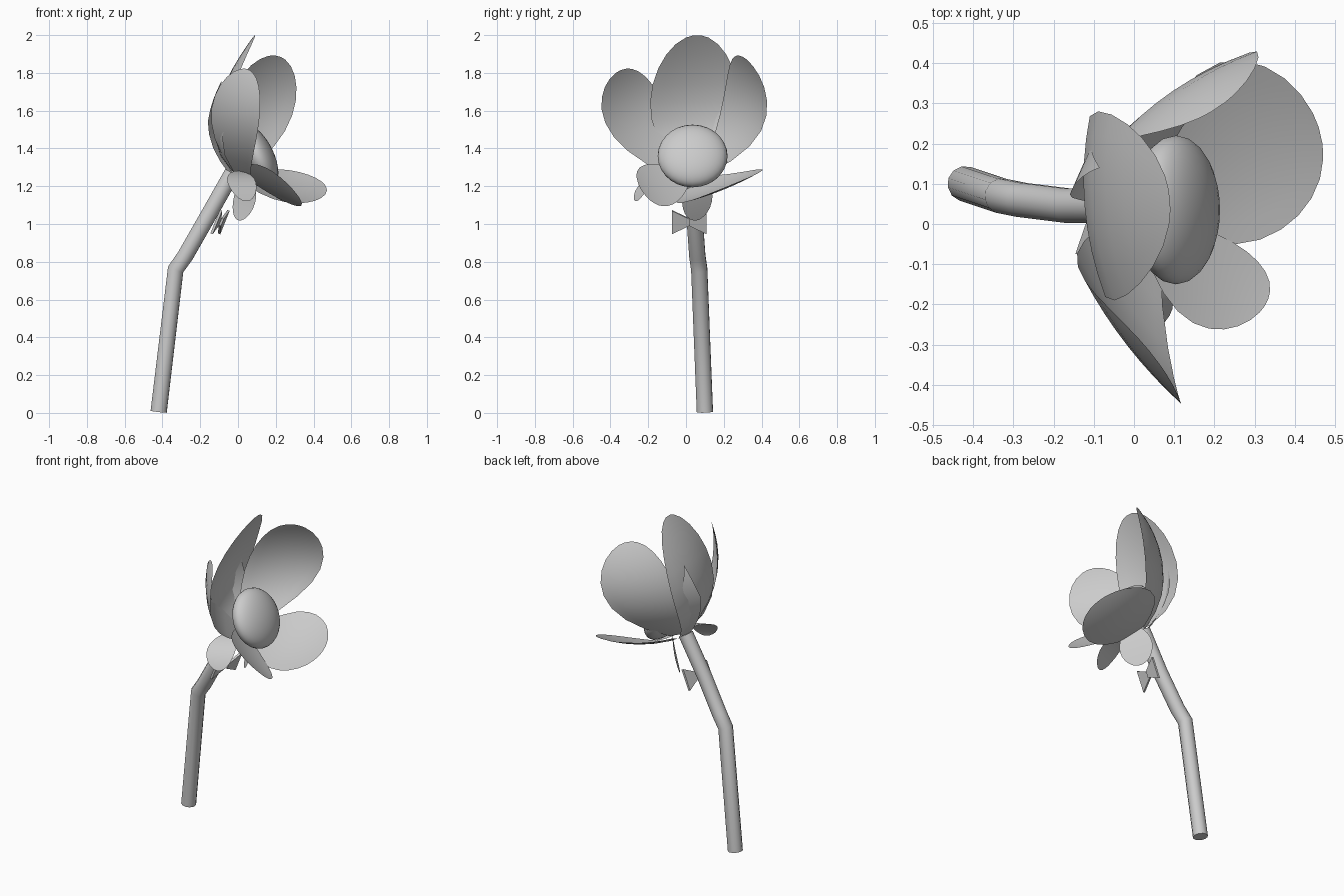
import bpy, math
from mathutils import Vector

if "Cube" in bpy.data.objects:
    bpy.data.objects.remove(bpy.data.objects["Cube"])


def make_mesh(name, verts, faces, smooth=True):
    me = bpy.data.meshes.new(name)
    me.from_pydata(verts, [], faces)
    me.polygons.foreach_set("use_smooth", [smooth] * len(faces))
    me.update()
    ob = bpy.data.objects.new(name, me)
    bpy.context.collection.objects.link(ob)
    return ob


def width(v, root, peak=0.58):
    # narrow root, full belly, rounded tip
    if v < peak:
        return root + (1 - root) * math.sin(v / peak * math.pi / 2)
    return math.sqrt(max(0, 1 - ((v - peak) / (1 - peak)) ** 2))


def petal(name, base, mid, tip, side, cup, root=0.25, nu=8, nv=10, pointed=False):
    # spine runs through base, mid and tip; side is the half width, cup lifts the edges
    base, mid, tip, side, cup = map(Vector, (base, mid, tip, side, cup))
    m = 0.58
    verts = []
    for j in range(nv + 1):
        v = math.sin(j / nv * math.pi / 2) * 0.998
        p = (base * ((v - m) * (v - 1) / m)
             + mid * (v * (v - 1) / (m * (m - 1)))
             + tip * (v * (v - m) / (1 - m)))
        w = width(v, root)
        if pointed and v > m:
            w = (1 - v) / (1 - m)
        for i in range(nu + 1):
            u = 2 * i / nu - 1
            verts.append(p + side * (u * w) + cup * (u * u * w * w))
    n = nu + 1
    faces = [(j * n + i, j * n + i + 1, (j + 1) * n + i + 1, (j + 1) * n + i)
             for j in range(nv) for i in range(nu)]
    return make_mesh(name, verts, faces)


# Bent stem
cu = bpy.data.curves.new("stem", "CURVE")
cu.dimensions = "3D"
cu.bevel_depth = 0.044
cu.bevel_resolution = 4
cu.use_fill_caps = True
path = [(-0.42, 0.10, 0.006), (-0.33, 0.07, 0.76), (-0.28, 0.06, 0.83),
        (-0.16, 0.045, 1.04), (-0.03, 0.045, 1.27)]
sp = cu.splines.new("POLY")
sp.points.add(len(path) - 1)
for pt, co in zip(sp.points, path):
    pt.co = (*co, 1)
stem = bpy.data.objects.new("stem", cu)
bpy.context.collection.objects.link(stem)

# Flattened flower centre, tipped forward
bpy.ops.mesh.primitive_uv_sphere_add(segments=28, ring_count=16, radius=1,
                                     location=(0.104, 0.035, 1.36))
centre = bpy.context.object
centre.name = "flower_centre"
centre.scale = (0.18, 0.185, 0.085)
centre.rotation_euler = (0, math.radians(64), 0)
bpy.ops.object.shade_smooth()

# Large petals
petal("top_petal", (-0.03, 0.05, 1.28), (-0.105, 0.045, 1.64), (0.09, 0.06, 2.0),
      (-0.02, 0.235, 0), (0.035, 0, 0))
petal("back_petal", (0.0, 0.08, 1.27), (0.095, 0.33, 1.61), (0.21, 0.29, 1.89),
      (0.17, 0.115, -0.04), (0.02, -0.02, 0))
petal("front_petal", (0.02, -0.02, 1.26), (-0.03, -0.275, 1.57), (0.05, -0.33, 1.82),
      (0.125, -0.16, -0.04), (0.015, 0.01, 0), root=0.35)
petal("lower_back_petal", (0.03, 0.06, 1.23), (0.26, 0.18, 1.18), (0.465, 0.22, 1.20),
      (-0.05, 0.22, 0.09), (0, 0, 0.02))
petal("lower_front_petal", (0.03, 0.0, 1.27), (0.195, -0.145, 1.195), (0.33, -0.195, 1.13),
      (0.05, 0.1, -0.09), (0, 0, 0.015), root=0.35)

# Small sepals behind the petals
petal("front_sepal", (0.0, -0.04, 1.28), (0.02, -0.20, 1.22), (0.045, -0.265, 1.12),
      (0.075, 0.035, 0), (0, 0, 0))
petal("lower_sepal", (0.06, 0.05, 1.25), (0.035, 0.06, 1.13), (0.0, 0.06, 1.02),
      (-0.055, 0.08, 0.02), (0, 0, 0), root=0.4)
petal("back_sepal", (-0.035, 0.06, 1.26), (-0.13, 0.14, 1.54), (-0.085, 0.14, 1.76),
      (0.03, 0.068, 0), (0, 0, 0), pointed=True)

# Little bow on the stem
c = Vector((-0.095, 0.017, 1.01))
bow = []
for s, dx in ((-1, -0.02), (1, 0.02)):
    for y, h in ((0, 0.018), (0.092, 0.062)):
        o = c + Vector((dx if y else dx * 0.3, s * y, 0))
        along = Vector((0.025, 0, 0.062)) * (h / 0.062)
        for off in (-0.006, 0.006):
            n = Vector((off, 0, -off * 0.4))
            bow += [o - along + n, o + along + n]
box = [(0, 1, 5, 4), (2, 6, 7, 3), (0, 4, 6, 2), (1, 3, 7, 5), (4, 5, 7, 6), (0, 2, 3, 1)]
make_mesh("bow", bow, [tuple(i + k for i in f) for k in (0, 8) for f in box], False)
